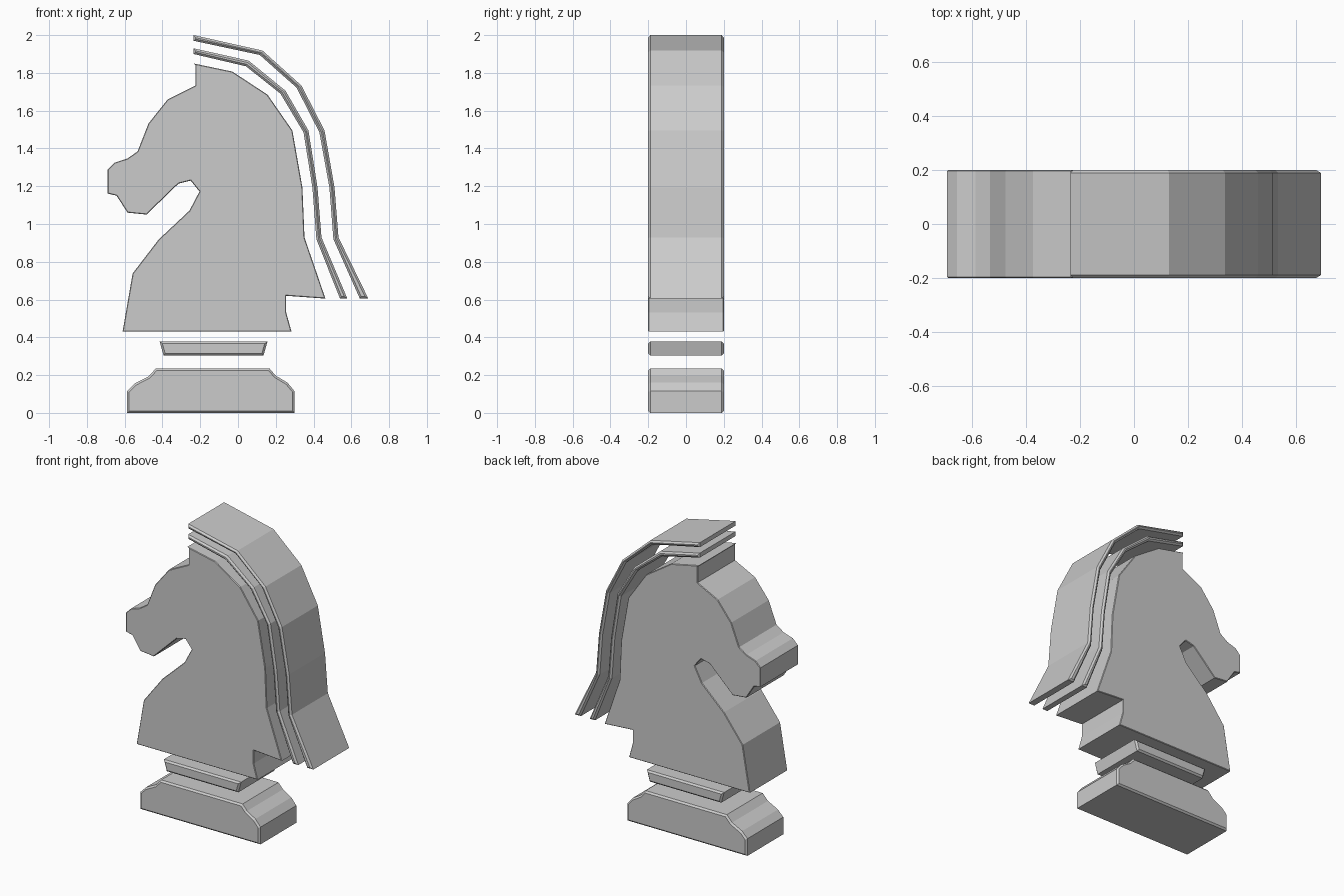
import bpy
import bmesh

cube = bpy.data.objects.get("Cube")
if cube:
    bpy.data.objects.remove(cube, do_unlink=True)

HALF_DEPTH = 0.2
BEVEL = 0.011

# Single grey for every part
grey = bpy.data.materials.new("mid_grey")
grey.use_nodes = True
COLOUR = (0.6, 0.6, 0.6, 1)
grey.diffuse_color = COLOUR
grey.node_tree.nodes["Principled BSDF"].inputs["Base Color"].default_value = COLOUR


def slab(name, outline):
    """Extrude an x-z outline along y and chamfer its front and back rims."""
    bm = bmesh.new()
    front = bm.faces.new([bm.verts.new((x, -HALF_DEPTH, z)) for x, z in outline])
    result = bmesh.ops.extrude_face_region(bm, geom=[front], use_keep_orig=True)
    moved = [g for g in result["geom"] if isinstance(g, bmesh.types.BMVert)]
    bmesh.ops.translate(bm, verts=moved, vec=(0, 2 * HALF_DEPTH, 0))
    bmesh.ops.recalc_face_normals(bm, faces=bm.faces)
    rims = [e for e in bm.edges if abs(e.verts[0].co.y - e.verts[1].co.y) < 0.001]
    bmesh.ops.bevel(bm, geom=rims, offset=BEVEL, segments=1,
                    affect='EDGES', clamp_overlap=True)
    bmesh.ops.recalc_face_normals(bm, faces=bm.faces)
    mesh = bpy.data.meshes.new(name)
    bm.to_mesh(mesh)
    bm.free()
    mesh.materials.append(grey)
    obj = bpy.data.objects.new(name, mesh)
    bpy.context.collection.objects.link(obj)
    return obj


# Horse head and neck
slab("head", [
    (-.235, 1.85), (-.03, 1.807), (.156, 1.685), (.288, 1.495), (.341, 1.193),
    (.352, .929), (.463, .605), (.255, .62), (.255, .532), (.283, .431),
    (-.611, .431), (-.558, .738), (-.42, .918), (-.257, 1.071), (-.204, 1.172),
    (-.251, 1.23), (-.315, 1.214), (-.484, 1.05), (-.585, 1.06), (-.643, 1.15),
    (-.69, 1.161), (-.69, 1.288), (-.653, 1.325), (-.585, 1.347), (-.532, 1.384),
    (-.474, 1.532), (-.373, 1.659), (-.225, 1.733), (-.225, 1.84)])

# Two thin mane strips: outer edge, then inner edge back up
slab("inner_mane", [
    (-.235, 1.93), (.056, 1.865), (.251, 1.706), (.373, 1.495), (.421, 1.193),
    (.442, .929), (.579, .605),
    (.54, .605), (.415, .92), (.394, 1.193), (.347, 1.485), (.225, 1.69),
    (.042, 1.835), (-.235, 1.9)])
slab("outer_mane", [
    (-.235, 2), (.13, 1.918), (.336, 1.733), (.458, 1.495), (.511, 1.193),
    (.532, .929), (.69, .605),
    (.645, .605), (.505, .92), (.484, 1.193), (.431, 1.485), (.31, 1.722),
    (.115, 1.895), (-.235, 1.97)])

# Collar and stepped base
slab("collar", [(-.415, .378), (.156, .378), (.135, .304), (-.394, .304)])
slab("base", [
    (-.587, 0), (-.587, .115), (-.548, .155), (-.474, .193), (-.435, .235),
    (.167, .235), (.2, .197), (.262, .16), (.299, .115), (.299, 0)])
